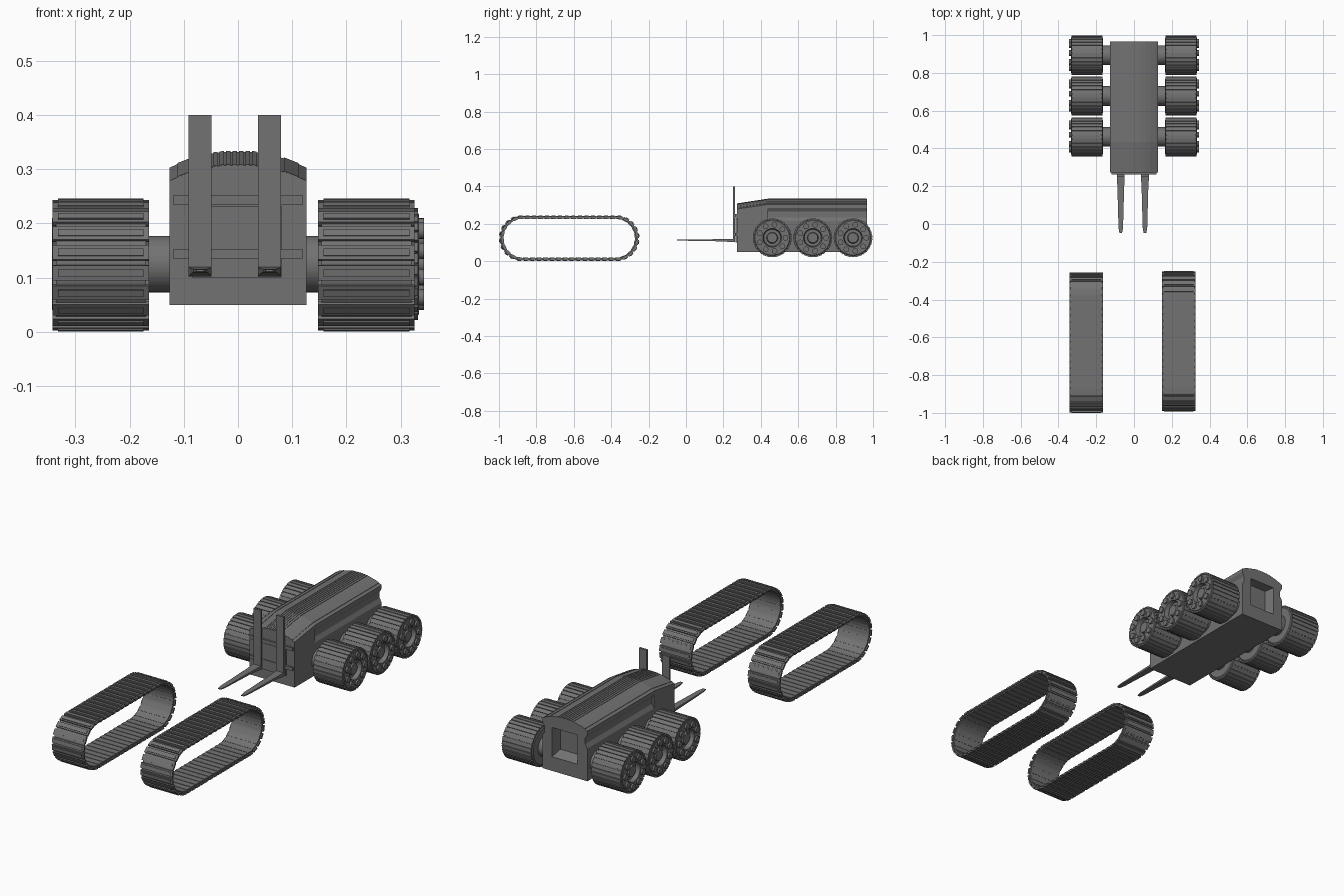
import bpy, bmesh
from math import sin, cos, pi
from mathutils import Matrix, Vector

if "Cube" in bpy.data.objects:
    bpy.data.objects.remove(bpy.data.objects["Cube"])

# Dark grey finish shared by every part
dark = bpy.data.materials.new("dark_grey")
dark.diffuse_color = (0.17, 0.17, 0.17, 1)
dark.use_nodes = True
dark.node_tree.nodes["Principled BSDF"].inputs["Base Color"].default_value = dark.diffuse_color


def finish(name, bm, smooth=False):
    bmesh.ops.recalc_face_normals(bm, faces=bm.faces[:])
    me = bpy.data.meshes.new(name)
    bm.to_mesh(me)
    bm.free()
    me.materials.append(dark)
    ob = bpy.data.objects.new(name, me)
    bpy.context.collection.objects.link(ob)
    if smooth:
        bpy.ops.object.select_all(action='DESELECT')
        ob.select_set(True)
        bpy.context.view_layer.objects.active = ob
        bpy.ops.object.shade_smooth_by_angle(angle=0.5)
    return ob


def add_box(bm, lo, hi, mat=Matrix()):
    lo, hi = Vector(lo), Vector(hi)
    m = mat @ Matrix.Translation((lo + hi) / 2) @ Matrix.Diagonal((*(hi - lo), 1))
    bmesh.ops.create_cube(bm, size=1, matrix=m)


def box(name, lo, hi):
    bm = bmesh.new()
    add_box(bm, lo, hi)
    return finish(name, bm)


def loft(name, rings, closed=False, smooth=False):
    """Skin matching rings; cap the ends, or join last to first if closed."""
    bm = bmesh.new()
    vs = [[bm.verts.new(p) for p in r] for r in rings]
    n, k = len(rings[0]), len(rings)
    for j in range(k if closed else k - 1):
        a, b = vs[j], vs[(j + 1) % k]
        for i in range(n):
            bm.faces.new((a[i], a[(i + 1) % n], b[(i + 1) % n], b[i]))
    if not closed:
        bm.faces.new(vs[0])
        bm.faces.new(vs[-1])
    return finish(name, bm, smooth)


# Body and hood: half profile mirrored, then lofted along y
def mirrored(half, y):
    return [(x, y, z) for x, z in half] + [(-x, y, z) for x, z in reversed(half)]


roof = [(0.095, 0.317), (0.06, 0.327), (0.03, 0.3315), (0.008, 0.332)]
cabin = [(0.126, 0.05), (0.126, 0.215), (0.114, 0.235), (0.114, 0.265),
         (0.126, 0.285), (0.126, 0.303)] + roof
body = loft("body", [mirrored(cabin, 0.435), mirrored(cabin, 0.967)])
hood_back = [(0.126, 0.05), (0.126, 0.303)] + roof
hood_front = [(0.126, 0.05), (0.126, 0.279)] + [(x, z - 0.025) for x, z in roof]
loft("hood", [mirrored(hood_front, 0.272), mirrored(hood_back, 0.435)])


# Thin lengthwise ribs following hood and roof
def roof_z(x):
    pts = [(0.126, 0.303)] + roof + [(0, 0.332)]
    for (x1, z1), (x0, z0) in zip(pts, pts[1:]):
        if x0 <= abs(x) <= x1:
            return z0 + (z1 - z0) * (abs(x) - x0) / (x1 - x0)


def rib(x0, x1):
    rings = []
    for y, dz in ((0.273, -0.025), (0.435, 0), (0.966, 0)):
        rings.append([(x, y, roof_z(x) + dz + h)
                      for x, h in ((x0, -0.003), (x1, -0.003), (x1, 0.002), (x0, 0.002))])
    loft("roof_rib", rings)


for i in range(8):
    rib(-0.0465 + i * 0.012, -0.0375 + i * 0.012)
rib(0.085, 0.112)
rib(-0.112, -0.085)

# Rear recess
cutter = loft("rear_recess_cutter",
              [[(-0.058, 0.92, 0.145), (0.058, 0.92, 0.145), (0.058, 0.92, 0.265), (-0.058, 0.92, 0.265)],
               [(-0.075, 0.98, 0.115), (0.075, 0.98, 0.115), (0.075, 0.98, 0.27), (-0.075, 0.98, 0.27)]])
cutter.hide_render = True
cutter.hide_set(True)
cut = body.modifiers.new("recess", 'BOOLEAN')
cut.object = cutter
cut.operation = 'DIFFERENCE'
cut.solver = 'EXACT'

# Lift carriage
for z in (0.135, 0.235):
    box("carriage_bar", (-0.12, 0.262, z), (0.12, 0.273, z + 0.017))
box("carriage_plate", (-0.085, 0.265, 0.1), (0.08, 0.273, 0.232))

# Forks: upright blade plus tapering tine
for cx in (-0.07, 0.058):
    box("fork_upright", (cx - 0.021, 0.252, 0.105), (cx + 0.021, 0.263, 0.4))
    rings = []
    for y, w, z0, z1 in ((0.263, 0.021, 0.102, 0.12), (0.24, 0.021, 0.102, 0.119),
                         (0.2, 0.018, 0.106, 0.118), (-0.02, 0.012, 0.110, 0.116),
                         (-0.048, 0.007, 0.111, 0.115)):
        rings.append([(cx - w, y, z0), (cx + w, y, z0), (cx + w, y, z1), (cx - w, y, z1)])
    loft("fork_tine", rings)


# Wheels: lathed drum, tread bars, ring of hub knobs, axle
def wheel(side, y):
    pos = Matrix.Translation((0, y, 0.125))
    prof = [(0.165, 0.0005), (0.165, 0.09), (0.172, 0.1), (0.326, 0.1), (0.334, 0.092),
            (0.334, 0.05), (0.312, 0.045), (0.312, 0.03), (0.326, 0.026), (0.326, 0.0005)]
    rings = []
    for j in range(48):
        a = 2 * pi * j / 48
        rings.append([(side * x, y + r * cos(a), 0.125 + r * sin(a)) for x, r in prof])
    loft("wheel", rings, closed=True, smooth=True)
    bm = bmesh.new()
    for j in range(30):
        m = pos @ Matrix.Rotation(2 * pi * j / 30, 4, 'X')
        a, b = sorted((side * 0.168, side * 0.332))
        add_box(bm, (a, -0.0085, 0.095), (b, 0.0085, 0.1035), m)
    finish("wheel_tread", bm)
    bm = bmesh.new()
    for j in range(9):
        a = 2 * pi * j / 9
        m = Matrix.Translation((side * 0.334, y + 0.071 * cos(a), 0.125 + 0.071 * sin(a)))
        bmesh.ops.create_cone(bm, cap_ends=True, segments=16, radius1=0.015, radius2=0.015,
                              depth=0.018, matrix=m @ Matrix.Rotation(pi / 2, 4, 'Y'))
    finish("hub_knobs", bm, True)
    bm = bmesh.new()
    m = Matrix.Translation((side * 0.145, y, 0.125)) @ Matrix.Rotation(pi / 2, 4, 'Y')
    bmesh.ops.create_cone(bm, cap_ends=True, segments=32, radius1=0.052, radius2=0.052,
                          depth=0.05, matrix=m)
    finish("axle", bm, True)


for side in (-1, 1):
    for y in (0.461, 0.678, 0.893):
        wheel(side, y)


# Loose tracks: stadium belt with raised pads
HALF, RAD = 0.25, 0.109
ARC = pi * RAD
TOTAL = 4 * HALF + 2 * ARC


def stadium(s):
    """Point (y, z) and outward angle at distance s along the belt centre line."""
    s %= TOTAL
    if s < 2 * HALF:
        return HALF - s, RAD, pi / 2
    s -= 2 * HALF
    if s < ARC:
        a = pi / 2 + s / RAD
        return -HALF + RAD * cos(a), RAD * sin(a), a
    s -= ARC
    if s < 2 * HALF:
        return -HALF + s, -RAD, -pi / 2
    a = -pi / 2 + (s - 2 * HALF) / RAD
    return HALF + RAD * cos(a), RAD * sin(a), a


def track(cx, cy):
    rings = []
    for j in range(144):
        y, z, a = stadium(TOTAL * j / 144)
        rings.append([(cx + dx, cy + y + d * cos(a), 0.123 + z + d * sin(a))
                      for dx, d in ((-0.083, -0.004), (0.083, -0.004), (0.083, 0.006), (-0.083, 0.006))])
    loft("track_belt", rings, closed=True)
    bm = bmesh.new()
    n = 48
    for j in range(n):
        y, z, a = stadium(TOTAL * (j + 0.5) / n)
        m = Matrix.Translation((cx, cy + y, 0.123 + z)) @ Matrix.Rotation(a - pi / 2, 4, 'X')
        # outer pad, raised centre, inner rib
        add_box(bm, (-0.089, -0.014, 0.001), (0.089, 0.014, 0.0105), m)
        add_box(bm, (-0.079, -0.007, 0.004), (0.079, 0.007, 0.0135), m)
        add_box(bm, (-0.083, -0.010, -0.006), (0.083, 0.010, 0.0), m)
    finish("track_pads", bm)


track(-0.253, -0.628)
track(0.237, -0.621)
